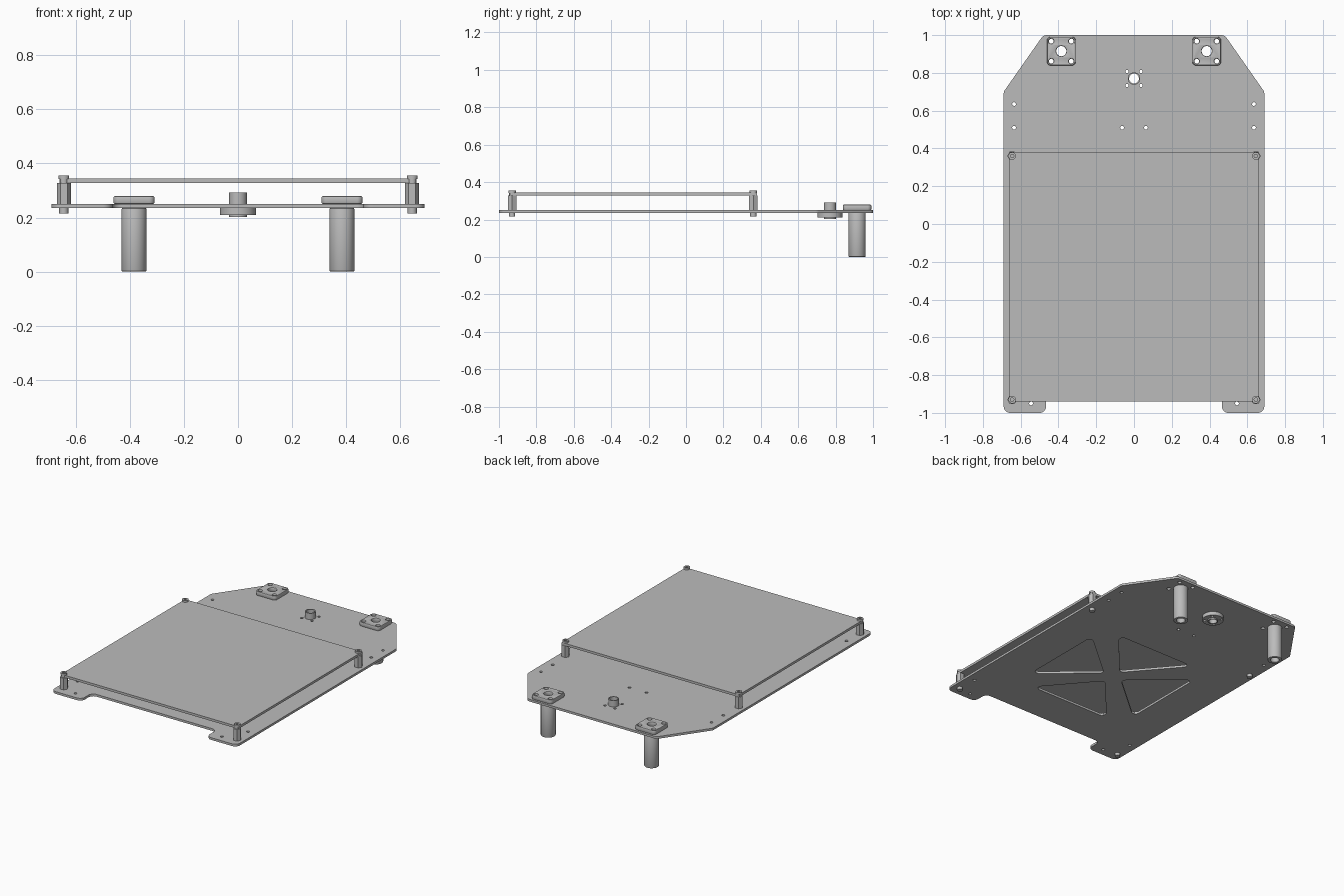
import bpy, bmesh, math
from mathutils import Vector

cube = bpy.data.objects.get("Cube")
if cube:
    bpy.data.objects.remove(cube, do_unlink=True)

grey = bpy.data.materials.new("plain grey")
grey.use_nodes = True
COLOUR = (0.5, 0.5, 0.5, 1)
grey.diffuse_color = COLOUR
grey.node_tree.nodes["Principled BSDF"].inputs["Base Color"].default_value = COLOUR


def circle(x, y, r, n=24):
    return [(x + r * math.cos(math.tau * i / n), y + r * math.sin(math.tau * i / n)) for i in range(n)]


def rounded(points, r, steps=6):
    """Polygon with filleted corners."""
    out = []
    for i, p in enumerate(points):
        p = Vector(p)
        a = (Vector(points[i - 1]) - p).normalized()
        b = (Vector(points[(i + 1) % len(points)]) - p).normalized()
        half = a.angle(b) / 2
        centre = p + (a + b).normalized() * (r / math.sin(half))
        start = p + a * (r / math.tan(half)) - centre
        end = p + b * (r / math.tan(half)) - centre
        for k in range(steps + 1):
            d = start.lerp(end, k / steps).normalized() * r
            out.append(tuple(centre + d))
    return out


def signed_area(pts):
    return sum(pts[i - 1][0] * p[1] - p[0] * pts[i - 1][1] for i, p in enumerate(pts))


def prism(name, z0, z1, outline, holes=(), bevel=0.0):
    """Extruded outline with through holes and optional chamfered rims."""
    curve = bpy.data.curves.new(name, "CURVE")
    curve.dimensions = "2D"
    curve.fill_mode = "BOTH"
    curve.extrude = (z1 - z0) / 2 - bevel
    curve.bevel_depth = bevel
    curve.bevel_resolution = 1
    curve.offset = -bevel
    for i, pts in enumerate([outline, *holes]):
        if (signed_area(pts) > 0) != (i == 0):
            pts = pts[::-1]
        spline = curve.splines.new("POLY")
        spline.points.add(len(pts) - 1)
        for point, (x, y) in zip(spline.points, pts):
            point.co = (x, y, 0, 1)
        spline.use_cyclic_u = True
    temp = bpy.data.objects.new(name + " outline", curve)
    bpy.context.collection.objects.link(temp)
    graph = bpy.context.evaluated_depsgraph_get()
    mesh = bpy.data.meshes.new_from_object(temp.evaluated_get(graph))
    bpy.data.objects.remove(temp, do_unlink=True)
    bm = bmesh.new()
    bm.from_mesh(mesh)
    bmesh.ops.remove_doubles(bm, verts=bm.verts, dist=1e-5)
    bmesh.ops.recalc_face_normals(bm, faces=bm.faces)
    bmesh.ops.translate(bm, verts=bm.verts, vec=(0, 0, (z0 + z1) / 2))
    bm.to_mesh(mesh)
    bm.free()
    mesh.name = name
    mesh.materials.clear()
    mesh.materials.append(grey)
    obj = bpy.data.objects.new(name, mesh)
    bpy.context.collection.objects.link(obj)
    bpy.ops.object.select_all(action="DESELECT")
    obj.select_set(True)
    bpy.context.view_layer.objects.active = obj
    bpy.ops.object.shade_smooth_by_angle(angle=math.radians(30))
    return obj


def square_spots(x, y, d):
    return [(x + sx * d, y + sy * d) for sx in (-1, 1) for sy in (-1, 1)]


BASE_LOW, BASE_TOP = 0.235, 0.25
MOUNT_X, MOUNT_Y = 0.385, 0.915
HUB_Y = 0.77
SIDES = {"right": -1, "left": 1}

# Base plate: chamfered back, front notch, lightening triangles and bolt holes
half = [(0.465, -0.89), (0.465, -1), (0.69, -1), (0.69, 0.7), (0.48, 1)]
outline = rounded(half + [(-x, y) for x, y in reversed(half)], 0.035)
holes = [circle(0, HUB_Y, 0.026)]
holes += [circle(x, y, 0.009, 12) for x, y in square_spots(0, HUB_Y, 0.037)]
for s in SIDES.values():
    holes.append(circle(s * MOUNT_X, MOUNT_Y, 0.027))
    holes += [circle(x, y, 0.013, 16) for x, y in square_spots(s * MOUNT_X, MOUNT_Y, 0.053)]
    for x, y in [(0.635, 0.635), (0.635, 0.51), (0.063, 0.51), (0.545, -0.95), (0.635, -0.8)]:
        holes.append(circle(s * x, y, 0.01, 16))
    tri_y = -0.21
    holes.append(rounded([(s * 0.07, tri_y), (s * 0.42, tri_y + 0.3), (s * 0.42, tri_y - 0.3)], 0.025))
    holes.append(rounded([(0, tri_y + s * 0.07), (0.3, tri_y + s * 0.42), (-0.3, tri_y + s * 0.42)], 0.025))
prism("base_plate", BASE_LOW, BASE_TOP, outline, holes)

# Raised deck
prism("top_deck", 0.328, 0.344, [(-0.66, -0.94), (0.66, -0.94), (0.66, 0.38), (-0.66, 0.38)])

# Hex standoffs with screws at the deck corners
for side, s in SIDES.items():
    for end, y in (("front", -0.93), ("back", 0.36)):
        x = s * 0.645
        tag = f"{end}_{side}"
        prism("standoff_" + tag, BASE_TOP, 0.328, circle(x, y, 0.026, 6))
        prism("screw_shank_" + tag, 0.322, 0.345, circle(x, y, 0.016))
        prism("screw_head_" + tag, 0.343, 0.356, circle(x, y, 0.02), [circle(x, y, 0.01, 6)])
        prism("screw_tip_" + tag, 0.215, BASE_LOW, circle(x, y, 0.017))

# Corner legs: square flange above, hollow tube below
for side, s in SIDES.items():
    x = s * MOUNT_X
    corners = [(x - 0.076, MOUNT_Y - 0.076), (x + 0.076, MOUNT_Y - 0.076),
               (x + 0.076, MOUNT_Y + 0.076), (x - 0.076, MOUNT_Y + 0.076)]
    bolts = [circle(px, py, 0.013, 16) for px, py in square_spots(x, MOUNT_Y, 0.053)]
    bore = circle(x, MOUNT_Y, 0.027)
    prism("leg_flange_" + side, BASE_TOP, 0.28, rounded(corners, 0.02), [bore] + bolts, 0.006)
    prism("leg_tube_" + side, 0, BASE_LOW, circle(x, MOUNT_Y, 0.046, 32), [bore], 0.004)

# Centre hub: neck above the plate, round flange and lip below
hub_bore = circle(0, HUB_Y, 0.026)
hub_bolts = [circle(x, y, 0.009, 12) for x, y in square_spots(0, HUB_Y, 0.037)]
prism("hub_neck", BASE_LOW, 0.292, circle(0, HUB_Y, 0.033), [hub_bore])
prism("hub_flange", 0.21, BASE_LOW, circle(0, HUB_Y, 0.067, 32), [hub_bore] + hub_bolts)
prism("hub_lip", 0.202, 0.21, circle(0, HUB_Y, 0.033), [hub_bore])
